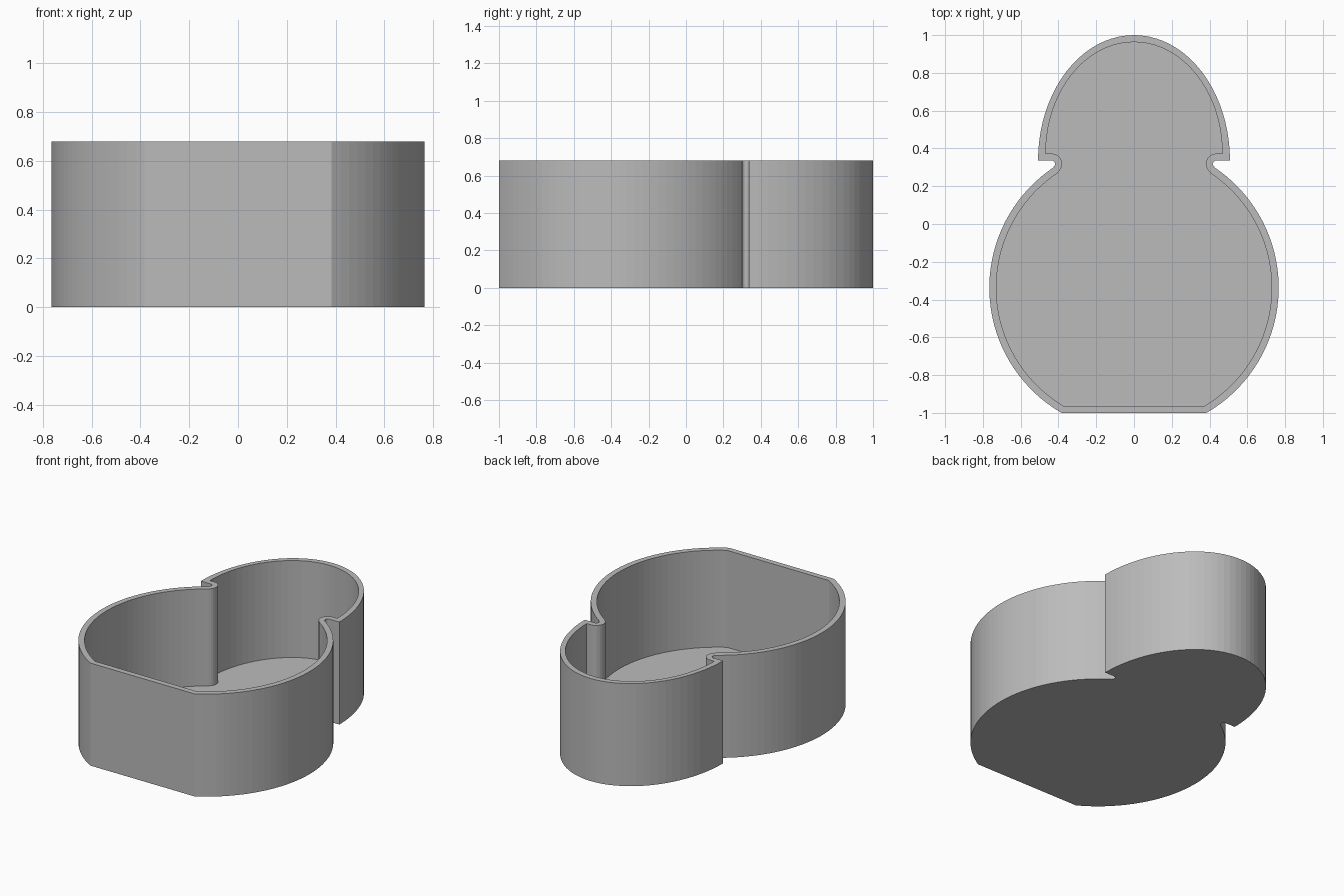
import bpy, bmesh
from math import sin, cos, pi, atan2, asin

cube = bpy.data.objects.get("Cube")
if cube:
    bpy.data.objects.remove(cube)

HEIGHT, WALL = 0.68, 0.037
BODY_Y, BODY_R = -0.337, 0.766      # large round chamber
HEAD_Y, HEAD_X = 0.336, 0.508       # small domed chamber
NOTCH_X, NOTCH_Y, NOTCH_R = 0.436, 0.318, 0.018
BODY_SEGS, NOTCH_SEGS, HEAD_SEGS = 36, 10, 20

grey = bpy.data.materials.new("plain grey")
grey.use_nodes = True
colour = (0.5, 0.5, 0.5, 1)
grey.diffuse_color = colour
grey.node_tree.nodes["Principled BSDF"].inputs["Base Color"].default_value = colour


def arc(cx, cy, rx, ry, start, end, steps):
    angles = [start + (end - start) * i / steps for i in range(steps + 1)]
    return [(cx + rx * cos(a), cy + ry * sin(a)) for a in angles]


def outline(inset):
    """Closed plan outline, moved inward by the inset."""
    r = BODY_R - inset
    flat = asin((-1 + inset - BODY_Y) / r)
    neck = atan2(NOTCH_Y - BODY_Y, NOTCH_X)
    half = arc(0, BODY_Y, r, r, flat, neck, BODY_SEGS)
    # concave neck notch, running round to the shoulder
    nr = NOTCH_R + inset
    half += arc(NOTCH_X, NOTCH_Y, nr, nr, neck + pi, pi / 2, NOTCH_SEGS)
    # domed head above the shoulder
    half += arc(0, HEAD_Y + inset, HEAD_X - inset * 1.1, 1 - HEAD_Y - 2 * inset,
                0, pi / 2, HEAD_SEGS)
    return half + [(-x, y) for x, y in reversed(half[:-1])]


# Open tray: outer wall, rim, inner wall, floor and base
bm = bmesh.new()
loops = [[bm.verts.new((x, y, z)) for x, y in outline(inset)]
         for inset, z in ((0, 0), (0, HEIGHT), (WALL, HEIGHT), (WALL, WALL))]
for low, high in zip(loops, loops[1:]):
    for i in range(len(low)):
        j = (i + 1) % len(low)
        bm.faces.new((low[i], low[j], high[j], high[i]))
bm.faces.new(list(reversed(loops[0])))
bm.faces.new(loops[-1])
bmesh.ops.recalc_face_normals(bm, faces=bm.faces)

mesh = bpy.data.meshes.new("tray")
bm.to_mesh(mesh)
bm.free()
mesh.materials.append(grey)
bpy.context.collection.objects.link(bpy.data.objects.new("tray", mesh))
